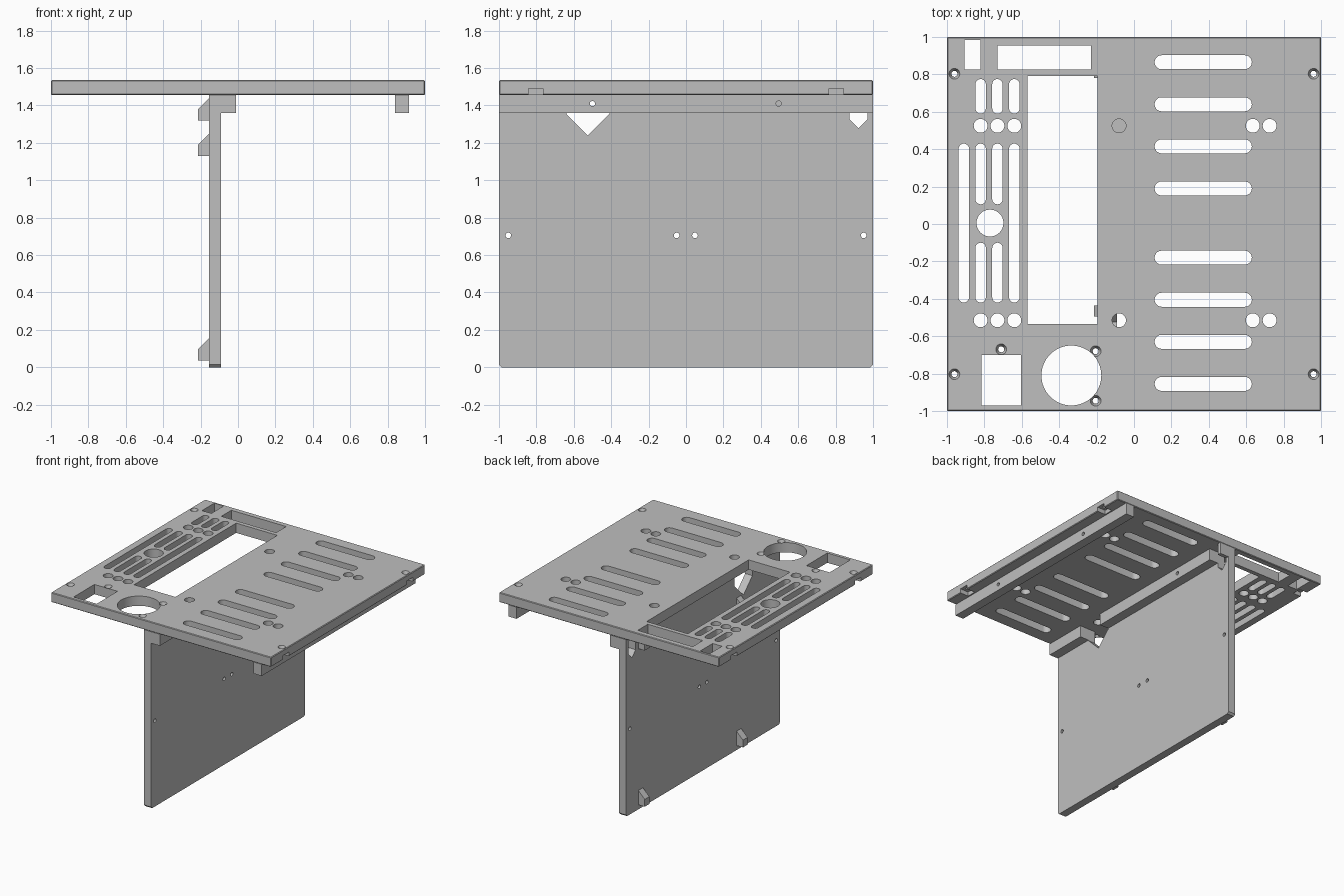
import bpy, bmesh
from math import pi, cos, sin
from mathutils import Vector

if "Cube" in bpy.data.objects:
    bpy.data.objects.remove(bpy.data.objects["Cube"], do_unlink=True)

grey = bpy.data.materials.new("light grey plastic")
grey.use_nodes = True
grey.diffuse_color = (0.52, 0.52, 0.52, 1)
grey.node_tree.nodes["Principled BSDF"].inputs["Base Color"].default_value = grey.diffuse_color

TOP, UNDER = 1.535, 1.455


def rect(u0, u1, v0, v1):
    return [(u0, v0), (u1, v0), (u1, v1), (u0, v1)]


def circle(u, v, r, n=32):
    return [(u + r * cos(2 * pi * i / n), v + r * sin(2 * pi * i / n)) for i in range(n)]


def slot(u0, u1, v0, v1, n=10):
    """Stadium outline filling a rectangle, rounded on its short ends."""
    r = min(u1 - u0, v1 - v0) / 2
    tall = v1 - v0 > u1 - u0
    a, b = ((u1 - r, v1 - r), (u0 + r, v0 + r))
    start = 0 if tall else -pi / 2
    return [(c[0] + r * cos(start + s + pi * i / n), c[1] + r * sin(start + s + pi * i / n))
            for c, s in ((a, 0), (b, pi)) for i in range(n + 1)]


def prism(bm, outline, axis, lo, hi):
    """Extrude an outline along z (u=x, v=y), x (u=y, v=z) or y (u=x, v=z)."""
    place = {"z": lambda u, v, w: (u, v, w),
             "x": lambda u, v, w: (w, u, v),
             "y": lambda u, v, w: (u, w, v)}[axis]
    face = bm.faces.new([bm.verts.new(place(u, v, lo)) for u, v in outline])
    moved = bmesh.ops.extrude_face_region(bm, geom=[face])["geom"]
    step = Vector(place(0, 0, hi - lo))
    bmesh.ops.translate(bm, vec=step, verts=[g for g in moved if isinstance(g, bmesh.types.BMVert)])


def cone(bm, x, y, z0, z1, r0, r1):
    made = bmesh.ops.create_cone(bm, cap_ends=True, segments=24, radius1=r0, radius2=r1, depth=z1 - z0)
    bmesh.ops.translate(bm, vec=(x, y, (z0 + z1) / 2), verts=made["verts"])


def finish(bm, name):
    bmesh.ops.recalc_face_normals(bm, faces=bm.faces)
    mesh = bpy.data.meshes.new(name)
    bm.to_mesh(mesh)
    bm.free()
    mesh.materials.append(grey)
    obj = bpy.data.objects.new(name, mesh)
    bpy.context.collection.objects.link(obj)
    return obj


def solid(name, outline, axis, lo, hi):
    bm = bmesh.new()
    prism(bm, outline, axis, lo, hi)
    return finish(bm, name)


def activate(obj):
    bpy.ops.object.select_all(action="DESELECT")
    obj.select_set(True)
    bpy.context.view_layer.objects.active = obj


def cut(obj, bm):
    cutter = finish(bm, "cutter")
    cutter.hide_render = True
    mod = obj.modifiers.new("cut", "BOOLEAN")
    mod.operation, mod.solver, mod.object = "DIFFERENCE", "EXACT", cutter
    activate(obj)
    bpy.ops.object.modifier_apply(modifier=mod.name)
    bpy.data.objects.remove(cutter, do_unlink=True)


# Top plate with softened edges
plate = solid("top_plate", rect(-1, 1, -1, 1), "z", UNDER, TOP)
bevel = plate.modifiers.new("edge", "BEVEL")
bevel.width, bevel.segments = 0.005, 1
activate(plate)
bpy.ops.object.modifier_apply(modifier=bevel.name)

# Openings through the plate
openings = [rect(-0.905, -0.82, 0.825, 0.985), rect(-0.73, -0.23, 0.825, 0.955),
            rect(-0.57, -0.195, -0.535, 0.79), rect(-0.815, -0.605, -0.97, -0.70),
            circle(-0.335, -0.81, 0.16, 64), circle(-0.77, 0.005, 0.072)]
for y in (0.525, -0.515):
    openings += [circle(x, y, 0.037) for x in (-0.82, -0.73, -0.64, -0.08, 0.635, 0.725)]
for y in (0.865, 0.64, 0.415, 0.19):
    openings += [slot(0.11, 0.63, c - 0.0375, c + 0.0375) for c in (y, 0.01 - y)]
w = 0.028
for x in (-0.91, -0.64):
    openings.append(slot(x - w, x + w, -0.42, 0.43))
for x in (-0.82, -0.73):
    openings += [slot(x - w, x + w, 0.105, 0.43), slot(x - w, x + w, -0.42, -0.1)]
for x in (-0.82, -0.73, -0.64):
    openings.append(slot(x - w, x + w, 0.59, 0.775))
corners = [(x, y) for x in (-0.96, 0.96) for y in (-0.803, 0.803)]
screws = corners + [(-0.205, -0.68), (-0.205, -0.945), (-0.71, -0.67)]
openings += [circle(x, y, 0.016, 20) for x, y in screws]
bm = bmesh.new()
for outline in openings:
    prism(bm, outline, "z", UNDER - 0.1, TOP + 0.1)
cut(plate, bm)

# Countersinks on top, nut pockets open to the side edges below
bm = bmesh.new()
for x, y in screws:
    cone(bm, x, y, TOP - 0.03, TOP + 0.01, 0.016, 0.033)
for x, y in corners:
    s = 1 if x > 0 else -1
    prism(bm, rect(*sorted((s * 0.925, s * 1.05)), y - 0.038, y + 0.038), "z", UNDER - 0.05, 1.49)
cut(plate, bm)

# Upright panel with clipped bottom corners
c = 0.015
panel = solid("upright_panel",
              [(-1 + c, 0), (1 - c, 0), (1, c), (1, UNDER), (-1, UNDER), (-1, c)],
              "x", -0.155, -0.09)

# Rails under the plate
inner_rail = solid("inner_rail", rect(-0.09, -0.01, 1.36, UNDER), "y", -1, 1)
outer_rail = solid("outer_rail", rect(0.84, 0.915, 1.36, UNDER), "y", -1, 1)


def passages(bm):
    """Pointed cable passages through the panel and its rail."""
    for y0, y1, shoulder in ((-0.64, -0.41, 1.355), (0.875, 0.97, 1.325)):
        mid, half = (y0 + y1) / 2, (y1 - y0) / 2
        prism(bm, [(y0, 1.6), (y0, shoulder), (mid, shoulder - half), (y1, shoulder), (y1, 1.6)],
              "x", -0.3, 0.1)


bm = bmesh.new()
passages(bm)
for y in (-0.95, -0.05, 0.048, 0.95):
    prism(bm, circle(y, 0.705, 0.015, 20), "x", -0.3, 0.1)
cut(panel, bm)

bm = bmesh.new()
passages(bm)
prism(bm, circle(0.495, 1.41, 0.014, 20), "x", -0.089, 0.1)
cut(inner_rail, bm)

bm = bmesh.new()
for y in (-0.5, 0.495):
    prism(bm, circle(y, 1.41, 0.014, 20), "x", 0.7, 1.1)
cut(outer_rail, bm)

# Wedge hooks on the panel
for i, (y, z) in enumerate(((0.81, 0.037), (-0.465, 0.037), (0.81, 1.32), (-0.465, 1.13))):
    solid(f"panel_hook_{i + 1}",
          [(-0.155, z), (-0.213, z), (-0.213, z + 0.06), (-0.155, z + 0.118)],
          "y", y - 0.03, y + 0.03)

# Smooth round walls, keep edges sharp
for obj in (plate, panel, inner_rail, outer_rail):
    activate(obj)
    bpy.ops.object.shade_smooth_by_angle(angle=0.5)
